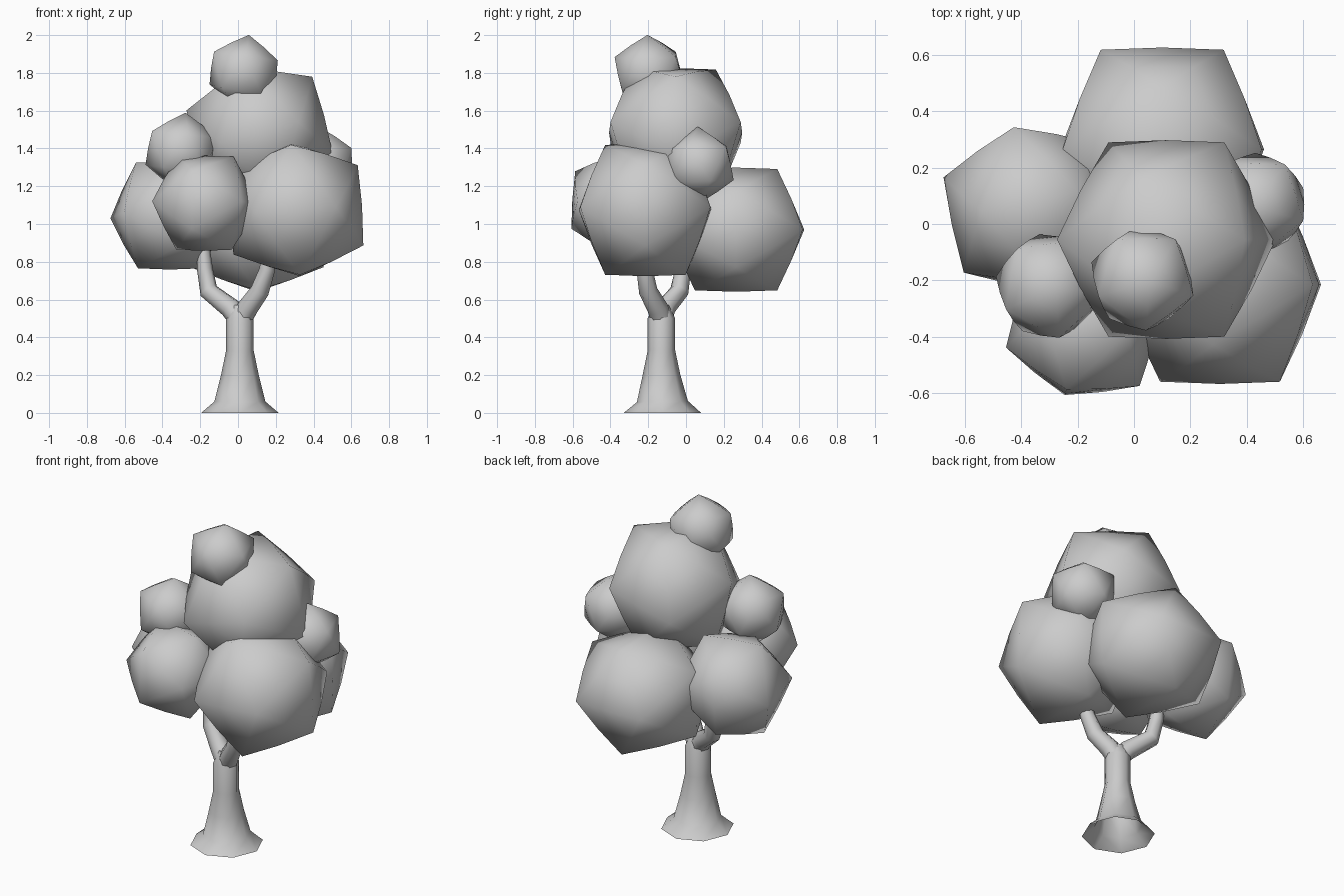
import bpy, bmesh
from math import radians, cos, sin, tau
from mathutils import Vector, Euler

if "Cube" in bpy.data.objects:
    bpy.data.objects.remove(bpy.data.objects["Cube"])


def finish(bm, name, angle):
    me = bpy.data.meshes.new(name)
    bm.to_mesh(me)
    bm.free()
    ob = bpy.data.objects.new(name, me)
    bpy.context.collection.objects.link(ob)
    bpy.ops.object.select_all(action='DESELECT')
    ob.select_set(True)
    bpy.context.view_layer.objects.active = ob
    bpy.ops.object.shade_smooth_by_angle(angle=radians(angle))
    return ob


def tube(name, path, sides):
    """Sweep a ring through (x, y, z, radius) points; the foot stays open."""
    bm = bmesh.new()
    pts = [Vector(p[:3]) for p in path]
    rings = []
    for i, p in enumerate(pts):
        d = pts[min(i + 1, len(pts) - 1)] - pts[max(i - 1, 0)]
        q = Vector((0, 0, 1)).rotation_difference(d.normalized())
        r = path[i][3]
        rings.append([bm.verts.new(p + q @ Vector((r * cos(tau * k / sides), r * sin(tau * k / sides), 0)))
                      for k in range(sides)])
    for a, b in zip(rings, rings[1:]):
        for k in range(sides):
            n = (k + 1) % sides
            bm.faces.new((a[k], a[n], b[n], b[k]))
    bm.faces.new(rings[-1])
    return finish(bm, name, 60)


def clump(name, centre, radius, rot, zscale=1.0):
    """Low-poly leaf ball: icosahedron with slightly swollen edges."""
    bm = bmesh.new()
    g = (1 + 5 ** 0.5) / 2
    for a in (-1, 1):
        for b in (-g, g):
            for c in ((a, b, 0), (0, a, b), (b, 0, a)):
                bm.verts.new(Vector(c).normalized())
    bmesh.ops.convex_hull(bm, input=bm.verts)
    bmesh.ops.subdivide_edges(bm, edges=bm.edges, cuts=1, use_grid_fill=True)
    e = Euler([radians(t) for t in rot])
    for v in bm.verts:
        if v.co.length < 0.95:
            v.co *= 0.87 / v.co.length
        v.co.rotate(e)
        v.co *= radius
        v.co.z *= zscale
        v.co += Vector(centre)
    bmesh.ops.recalc_face_normals(bm, faces=bm.faces)
    return finish(bm, name, 60)


# Trunk with flared, open foot
tube("trunk", [(0.01, -0.125, 0, 0.205), (0.01, -0.125, 0.06, 0.135), (0.01, -0.13, 0.2, 0.1),
               (0.01, -0.13, 0.33, 0.073), (0.01, -0.13, 0.5, 0.073), (0.01, -0.13, 0.57, 0.04)], 8)

# Forked branches
tube("left_branch", [(0.03, -0.14, 0.46, 0.055), (-0.04, -0.11, 0.555, 0.056), (-0.155, -0.035, 0.645, 0.05),
                     (-0.175, -0.015, 0.76, 0.042), (-0.19, 0.0, 0.95, 0.03)], 8)
tube("right_branch", [(0.0, -0.12, 0.46, 0.055), (0.05, -0.15, 0.555, 0.056), (0.115, -0.2, 0.645, 0.05),
                      (0.155, -0.22, 0.76, 0.042), (0.17, -0.24, 0.95, 0.03)], 8)

# Large leaf clumps
clump("front_right_leaves", (0.305, -0.215, 1.075), 0.405, (0, -4, 0))
clump("back_leaves", (0.10, 0.265, 0.97), 0.415, (0, 0, 0), 0.91)
clump("left_leaves", (-0.365, 0.055, 1.045), 0.33, (0, 5, 102))
clump("upper_leaves", (0.115, -0.055, 1.485), 0.405, (0, -15, 0))
clump("front_left_leaves", (-0.175, -0.36, 1.11), 0.29, (0, 4, 74))

# Small leaf clumps, one corner upward
clump("small_left_leaves", (-0.3, -0.22, 1.385), 0.205, (38, 0, 80))
clump("top_leaves", (0.03, -0.195, 1.803), 0.2, (40, 0, 72))
clump("small_right_leaves", (0.43, 0.07, 1.315), 0.2, (34, 0, 0))
